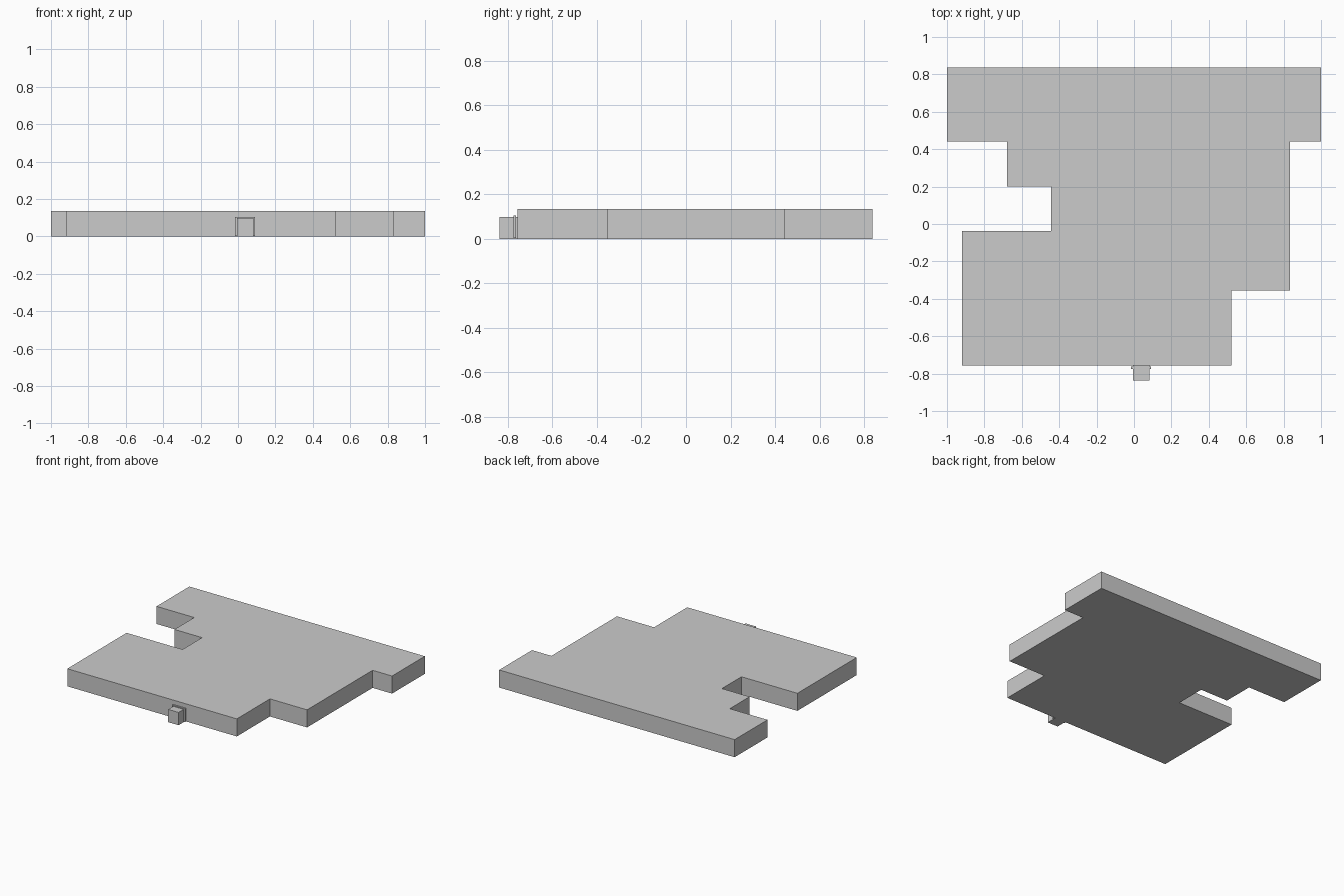
import bpy
import bmesh

if "Cube" in bpy.data.objects:
    bpy.data.objects.remove(bpy.data.objects["Cube"])


def extrude_profile(name, points, z0, z1):
    """Closed solid from an outline in the xy plane."""
    bm = bmesh.new()
    face = bm.faces.new([bm.verts.new((x, y, z0)) for x, y in points])
    top = bmesh.ops.extrude_face_region(bm, geom=[face])["geom"]
    verts = [g for g in top if isinstance(g, bmesh.types.BMVert)]
    bmesh.ops.translate(bm, vec=(0, 0, z1 - z0), verts=verts)
    bmesh.ops.recalc_face_normals(bm, faces=bm.faces)
    mesh = bpy.data.meshes.new(name)
    bm.to_mesh(mesh)
    bm.free()
    obj = bpy.data.objects.new(name, mesh)
    bpy.context.collection.objects.link(obj)
    return obj


def box(name, x0, x1, y0, y1, z0, z1):
    return extrude_profile(name, [(x0, y0), (x1, y0), (x1, y1), (x0, y1)], z0, z1)


# Stepped floor plan, counter-clockwise from the front left corner
plan = [
    (-0.92, -0.757), (0.52, -0.757), (0.52, -0.355), (0.835, -0.355),
    (0.835, 0.44), (1.0, 0.44), (1.0, 0.838), (-1.0, 0.838),
    (-1.0, 0.44), (-0.68, 0.44), (-0.68, 0.2), (-0.445, 0.2),
    (-0.445, -0.037), (-0.92, -0.037),
]

# Thin floor slab and the block standing on it
extrude_profile("floor_slab", plan, 0.0, 0.005)
extrude_profile("main_block", plan, 0.005, 0.135)

# Small front projection with a slim collar just ahead of the wall
box("front_projection", -0.006, 0.082, -0.838, -0.757, 0.0, 0.098)
box("projection_collar", -0.016, 0.092, -0.776, -0.763, 0.003, 0.105)
